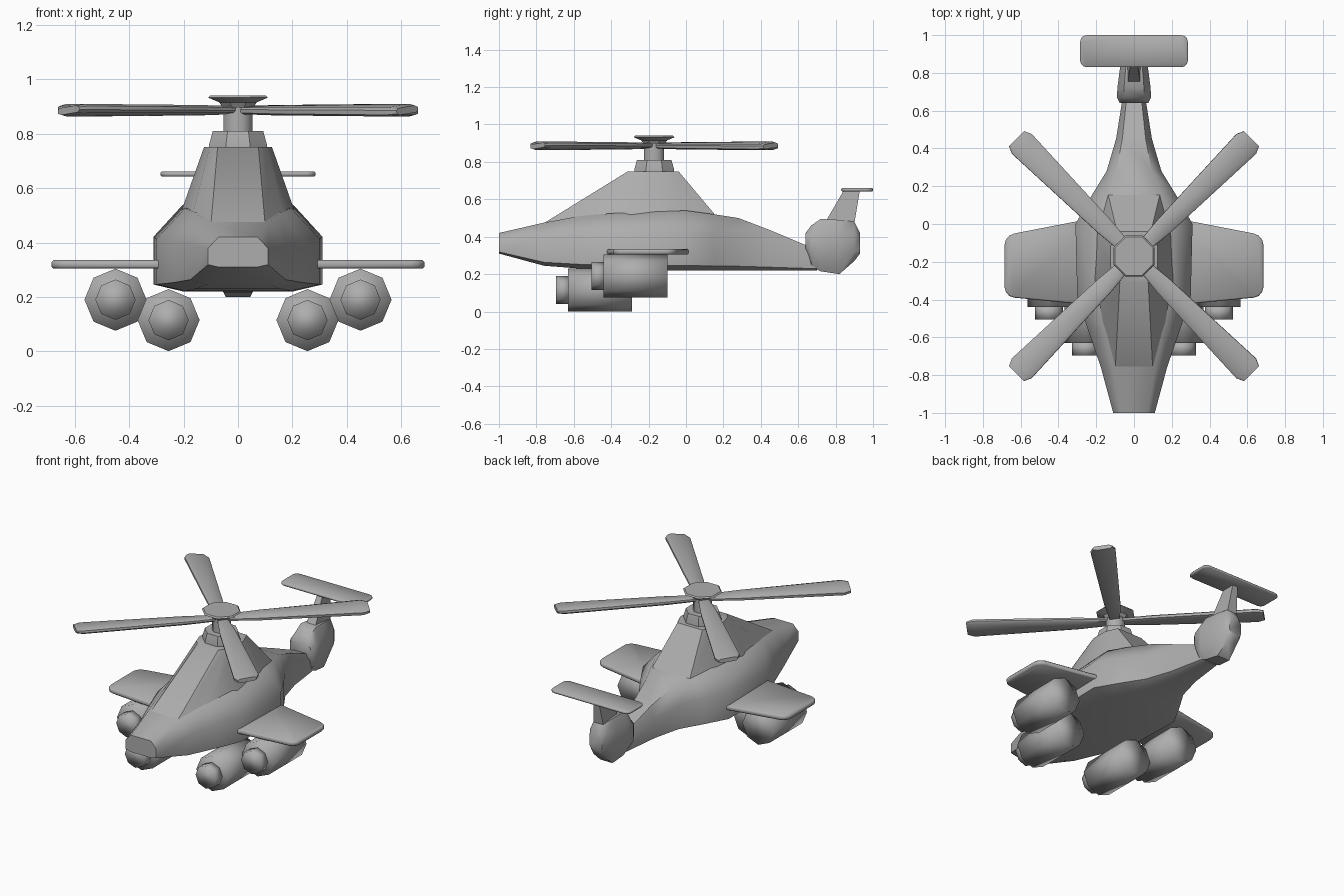
import bpy, bmesh, math
from mathutils import Matrix, Vector

if "Cube" in bpy.data.objects:
    bpy.data.objects.remove(bpy.data.objects["Cube"])

grey = bpy.data.materials.new("mid grey")
grey.diffuse_color = (0.42, 0.42, 0.42, 1)
grey.use_nodes = True
grey.node_tree.nodes["Principled BSDF"].inputs["Base Color"].default_value = grey.diffuse_color


def finish(name, bm, angle=35, matrix=None):
    """Turn a bmesh into a shaded object."""
    if matrix:
        bm.transform(matrix)
    bmesh.ops.recalc_face_normals(bm, faces=bm.faces)
    me = bpy.data.meshes.new(name)
    bm.to_mesh(me)
    bm.free()
    me.materials.append(grey)
    ob = bpy.data.objects.new(name, me)
    bpy.context.collection.objects.link(ob)
    bpy.ops.object.select_all(action='DESELECT')
    ob.select_set(True)
    bpy.context.view_layer.objects.active = ob
    bpy.ops.object.shade_smooth_by_angle(angle=math.radians(angle))
    return ob


def loft(name, rings, angle=35, matrix=None):
    """Skin a list of equal-length point rings and cap both ends."""
    bm = bmesh.new()
    vs = [[bm.verts.new(p) for p in r] for r in rings]
    n = len(vs[0])
    for a, b in zip(vs, vs[1:]):
        for i in range(n):
            j = (i + 1) % n
            bm.faces.new((a[i], a[j], b[j], b[i]))
    bm.faces.new(vs[0])
    bm.faces.new(vs[-1])
    return finish(name, bm, angle, matrix)


def hull_ring(y, hw, z0, z1, flat=0.65, low=0.08, high=0.63):
    """Eight-sided cross-section across the y axis."""
    h = z1 - z0
    half = [(hw * flat, z0), (hw, z0 + low * h), (hw, z0 + high * h), (hw * flat, z1)]
    return [(x, y, z) for x, z in half] + [(-x, y, z) for x, z in reversed(half)]


def disc(r, z, n=8, sy=1.0):
    return [(r * math.cos((i + .5) * 2 * math.pi / n),
             r * sy * math.sin((i + .5) * 2 * math.pi / n), z) for i in range(n)]


def plate(name, outline, z0, z1, radius, corners):
    """Flat panel with rounded corners and softened rims."""
    bm = bmesh.new()
    vs = [bm.verts.new((x, y, z0)) for x, y in outline]
    f = bm.faces.new(vs)
    up = bmesh.ops.extrude_face_region(bm, geom=[f])["geom"]
    for v in up:
        if isinstance(v, bmesh.types.BMVert):
            v.co.z = z1
    upright = [e for e in bm.edges if abs(e.verts[0].co.z - e.verts[1].co.z) > 1e-5
               and any((e.verts[0].co.xy - Vector(outline[c])).length < 1e-4 for c in corners)]
    bmesh.ops.bevel(bm, geom=upright, offset=radius, segments=3, profile=0.5, affect='EDGES')
    rims = [e for e in bm.edges if abs(e.verts[0].co.z - e.verts[1].co.z) < 1e-5]
    bmesh.ops.bevel(bm, geom=rims, offset=(z1 - z0) * 0.25, segments=1, affect='EDGES')
    return finish(name, bm, 50)


# Fuselage with tail boom
loft("fuselage", [hull_ring(*s) for s in [
    (-1.0, .11, .31, .42), (-.76, .175, .245, .475), (-.57, .24, .23, .51),
    (-.40, .30, .222, .525), (0.0, .31, .22, .54), (.15, .225, .22, .52),
    (.28, .145, .22, .50), (.45, .095, .22, .435), (.70, .055, .22, .33)]], 60)

# Canopy and engine housing
canopy_low = [(.10, -.78, .46), (.17, -.55, .49), (.21, -.30, .51), (.20, -.04, .52), (.14, .17, .50)]
canopy_top = [(.075, -.31, .75), (.105, -.28, .75), (.125, -.22, .75), (.125, -.12, .75), (.09, -.04, .75)]


def mirrored(points):
    return points + [(-x, y, z) for x, y, z in reversed(points)]


loft("canopy", [mirrored(canopy_low), mirrored(canopy_top)], 40)

# Rotor mast, collar and cap
hub = Matrix.Translation((0, -.17, 0))
loft("rotor_collar", [disc(.115, .74), disc(.115, .76), disc(.10, .81)], 30, hub)
loft("rotor_mast", [disc(.058, .80), disc(.058, .90)], 50, hub)
loft("rotor_cap", [disc(.06, .895), disc(.075, .915), disc(.118, .932), disc(.11, .94)], 30, hub)

# Four rotor blades
for k in range(4):
    a = math.radians(45 + 90 * k)
    rings = []
    for d, w, t in [(.03, .03, .012), (.22, .048, .015), (.84, .074, .017), (.88, .056, .013)]:
        rings.append([(d, -w, -t * .5), (d, -w * .7, -t), (d, w * .8, -t), (d, w, -t * .4),
                      (d, w, t * .4), (d, w * .7, t), (d, -w * .8, t), (d, -w, t * .5)])
    m = (Matrix.Translation((0, -.17, .886)) @ Matrix.Rotation(a, 4, 'Z')
         @ Matrix.Rotation(math.radians(7), 4, 'X'))
    loft("rotor_blade", rings, 40, m)

# Stub wings and weapon pods on both sides
for s in (-1, 1):
    plate("stub_wing", [(s * .22, -.43), (s * .685, -.385), (s * .685, -.06), (s * .22, .03)],
          .304, .335, .05, (1, 2))
    for name, x, z, y0, y1 in (("inner_pod", .255, .115, -.63, -.29),
                               ("outer_pod", .45, .19, -.44, -.10)):
        for part, r, a, b in ((name, .114, y0, y1), (name + "_nozzle", .074, y0 - .065, y0 + .01)):
            ring = [[(s * x + r * math.sin(i * math.pi / 4), y, z + r * math.cos(i * math.pi / 4))
                     for i in range(8)] for y in (a, b)]
            loft(part, ring, 100)

# Tail rotor housing, fin and tailplane
loft("tail_housing", [hull_ring(*s, flat=.6, low=.25, high=.75) for s in [
    (.64, .075, .33, .42), (.67, .09, .24, .46), (.72, .088, .215, .495), (.82, .075, .20, .49),
    (.90, .06, .27, .48), (.93, .045, .31, .42)]], 45)
loft("tail_fin", [[(-.035, .74, .47), (.035, .74, .47), (.035, .90, .47), (-.035, .90, .47)],
                  [(-.018, .845, .65), (.018, .845, .65), (.018, .93, .65), (-.018, .93, .65)]], 30)
plate("tailplane", [(-.285, .83), (.285, .83), (.285, 1.0), (-.285, 1.0)],
      .643, .66, .035, (0, 1, 2, 3))
